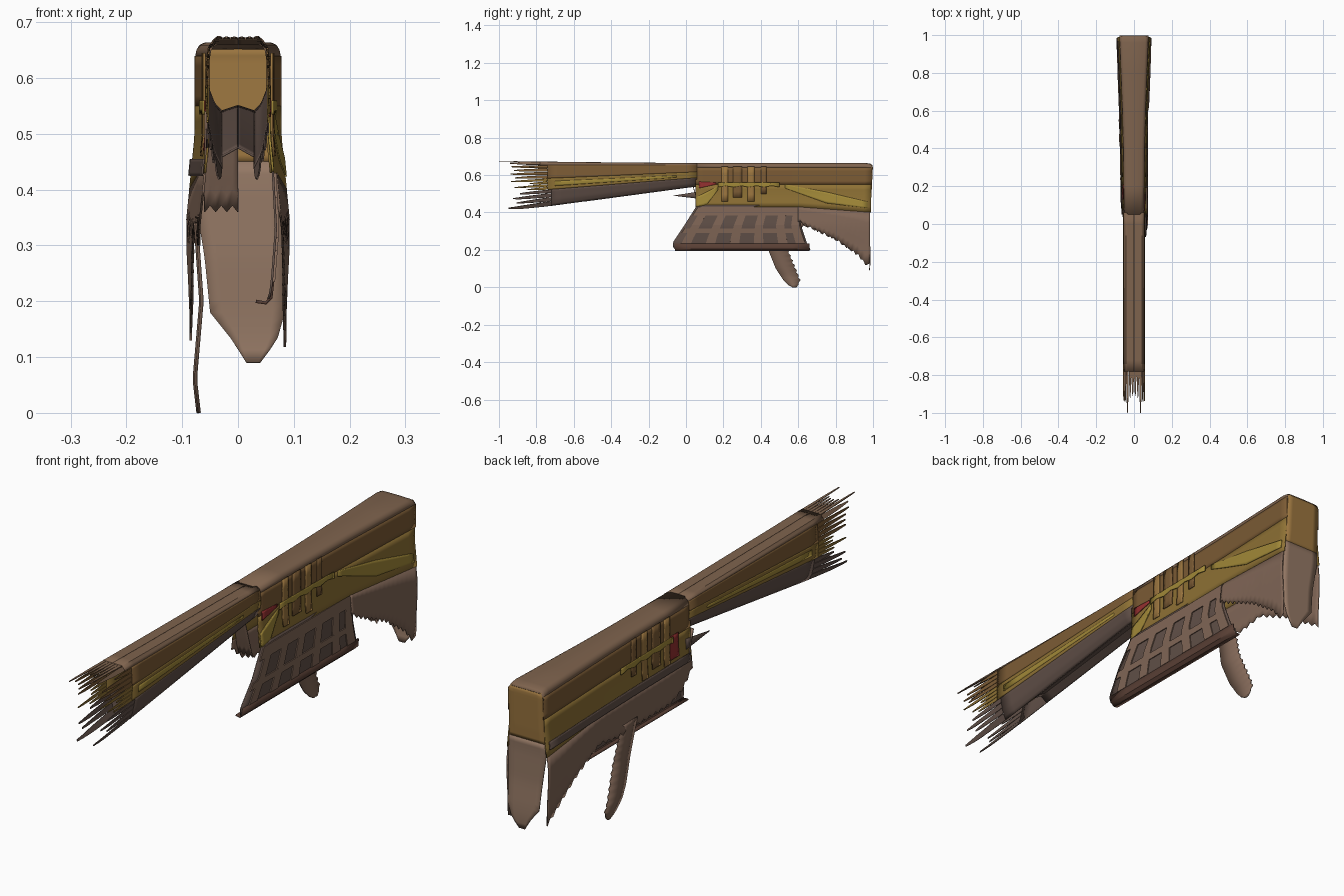
import bpy, random
from mathutils import Vector

if "Cube" in bpy.data.objects:
    bpy.data.objects.remove(bpy.data.objects["Cube"])

random.seed(4)
MATS = {}
COLOURS = {
    "brown": (0.21, 0.125, 0.075), "umber": (0.20, 0.105, 0.035), "ochre": (0.27, 0.165, 0.035),
    "yellow": (0.36, 0.25, 0.04), "mauve": (0.22, 0.135, 0.095), "dusk": (0.12, 0.08, 0.065),
    "dark": (0.10, 0.05, 0.035), "tan": (0.30, 0.19, 0.13), "red": (0.30, 0.03, 0.03),
    "orange": (0.33, 0.18, 0.05),
}


def mat(key):
    if key not in MATS:
        m = bpy.data.materials.new(key + "_paint")
        m.diffuse_color = (*COLOURS[key], 1)
        m.use_nodes = True
        m.node_tree.nodes["Principled BSDF"].inputs["Base Color"].default_value = m.diffuse_color
        MATS[key] = m
    return MATS[key]


def at(table, t):
    """Piecewise linear lookup; entries are (t, value, ...)."""
    if t <= table[0][0]:
        return table[0][1:]
    for a, b in zip(table, table[1:]):
        if t <= b[0]:
            k = (t - a[0]) / (b[0] - a[0])
            return tuple(p + (q - p) * k for p, q in zip(a[1:], b[1:]))
    return table[-1][1:]


def steps(a, b, n):
    return [a + (b - a) * i / n for i in range(n + 1)]


def sheet(name, patches, key, thick=0.004):
    """Thin shell from one or more grids of points."""
    verts, faces = [], []
    for rows in patches:
        base, n = len(verts), len(rows[0])
        for r in rows:
            verts += [Vector(p) for p in r]
        for i in range(len(rows) - 1):
            for j in range(n - 1):
                a = base + i * n + j
                faces.append((a, a + 1, a + n + 1, a + n))
    me = bpy.data.meshes.new(name)
    me.from_pydata(verts, [], faces)
    me.materials.append(mat(key))
    ob = bpy.data.objects.new(name, me)
    bpy.context.collection.objects.link(ob)
    s = ob.modifiers.new("shell", "SOLIDIFY")
    s.thickness, s.offset = thick, 0
    for p in me.polygons:
        p.use_smooth = len(patches) <= 2
    bpy.context.view_layer.objects.active = ob
    ob.select_set(True)
    if len(patches) <= 2:
        bpy.ops.object.shade_smooth_by_angle(angle=0.6)
    ob.select_set(False)
    return ob


# Front tube: half cross-section travelling from top centre to bottom centre
SECTION = [(0, 0, 1), (.2, .75, 1), (.27, .97, .93), (.5, 1.05, .6), (.7, 1, .35),
           (.85, .8, .12), (.92, .55, 0), (1, 0, .08)]
TUBE_BOTTOM = [(-1, .405), (-.9, .412), (.05, .54)]
TUBE_TOP = [(-1, .674), (-.6, .668), (.05, .662)]


def tube_pt(side, s, y):
    xf, zf = at(SECTION, s)
    zb, zt = at(TUBE_BOTTOM, y)[0], at(TUBE_TOP, y)[0]
    return (side * xf * .054, y, zb + (zt - zb) * zf)


TUBE_BANDS = [("tube_top", 0, .27, -.78, "brown"), ("tube_upper_side", .27, .48, -.74, "umber"),
              ("tube_middle_side", .48, .68, -.74, "ochre"), ("tube_lower_side", .68, .92, -.72, "dusk"),
              ("tube_underside", .92, 1, -.55, "dusk")]
for name, s0, s1, y0, key in TUBE_BANDS:
    sheet(name, [[[tube_pt(sd, s, y) for s in steps(s0, s1, 8)] for y in steps(y0, .06, 14)]
                 for sd in (1, -1)], key)
sheet("tube_yellow_streak", [[[(sd * 1.03 * abs(tube_pt(sd, s, y)[0]), y, tube_pt(sd, s, y)[2])
      for s in steps(.57 - .05 * (.1 - y), .62, 3)] for y in steps(-.7, -.05, 8)] for sd in (1, -1)], "yellow", .002)

# Frayed strips that continue the tube to its torn mouth
for name, s0, s1, y0, key in TUBE_BANDS[:4]:
    strips = []
    for sd in (1, -1):
        n = 4
        for i in range(n):
            a, b = s0 + (s1 - s0) * i / n, s0 + (s1 - s0) * (i + 1) / n
            tip = random.uniform(-.94, -.83)
            if name == "tube_top":
                tip = (-.91, -.92, -1, -.94)[i]
            if name == "tube_lower_side" and i == 3:
                tip = -.95
            rows = []
            for k in steps(0, 1, 6):
                y = y0 + .005 + (tip - y0 - .005) * k
                c, h = (a + b) / 2, (b - a) / 2 * (1 - .75 * k ** 2) * random.uniform(.85, 1)
                rows.append([tube_pt(sd, c - h, y), tube_pt(sd, c + h, y)])
            strips.append(rows)
    sheet(name + "_frayed_strips", strips, key, .003)

# Rear body walls: half width by length, plus a bulge by height
WIDTH = [(.05, .052), (.4, .056), (.6, .061), (1, .076)]
BULGE = [(.1, .009), (.2, .010), (.33, .017), (.43, .007), (.5, 0)]


def wall_x(side, y, z):
    return side * (at(WIDTH, y)[0] + at(BULGE, z)[0])


def wall(name, sides, y0, y1, lo, hi, key, n=24, jag=0, lift=0):
    patches = []
    for sd in sides:
        rows = []
        for i, y in enumerate(steps(y0, y1, n)):
            a, b = at(lo, y)[0] + jag * (i % 2), at(hi, y)[0]
            rows.append([(wall_x(sd, y, z) + sd * lift, y, z) for z in steps(a, b, 5)])
        patches.append(rows)
    sheet(name, patches, key)


SEAM = [(.05, .43), (.6, .43), (1, .40)]
MID = [(.05, .55), (1, .55)]
wall("body_upper_wall", (1, -1), .05, .995, MID, [(0, .64)], "umber")
wall("body_middle_wall", (1, -1), .05, .99, SEAM, MID, "ochre")
STOCK_LOW = [(.6, .35), (.64, .325), (.8, .25), (.92, .165), (.97, .105), (.985, .13)]
wall("stock_lower_right", (1,), .6, .985, STOCK_LOW, SEAM, "mauve", 30, .014)
LEFT_LOW = [(.05, .39), (.12, .33), (.2, .30), (.55, .30), (.65, .32), (.8, .25), (.92, .17), (.985, .13)]
wall("body_lower_left", (-1,), .05, .985, LEFT_LOW, SEAM, "mauve", 50, .014)
wall("stock_yellow_wedge", (1,), .53, .97, [(.53, .53), (.75, .45), (1, .42)],
     [(.53, .55), (.75, .51), (1, .45)], "yellow", 14, 0, .003)
wall("left_dark_rail", (-1,), .06, .97, [(0, .425)], [(0, .455)], "dusk", 14, 0, .005)
wall("front_yellow_patch", (1,), .055, .17, [(.05, .43), (.11, .44), (.17, .52)],
     [(.05, .48), (.17, .54)], "yellow", 6, 0, .004)
wall("right_red_patch", (1,), .07, .16, [(.07, .53), (.16, .55)], [(.07, .565), (.16, .56)], "red", 4, 0, .004)
wall("left_red_patch", (-1,), .13, .21, [(0, .47)], [(0, .56)], "red", 4, 0, .004)

# Rounded top cap of the rear body
rows = []
for y, drop in [(.05, 0), (.2, 0), (.4, 0), (.6, 0), (.8, 0), (.96, 0), (.985, .004), (.997, .012)]:
    w = at(WIDTH, y)[0]
    half = [(w, .638), (w - .002, .65), (w - .007, .658), (w - .016, .662), (0, .663)]
    pts = [(-x, z) for x, z in half] + [(x, z) for x, z in half[-2::-1]]
    rows.append([(x, y, z - drop) for x, z in pts])
sheet("body_top_cap", [rows], "brown")

# Butt plate closing the rear, torn to a point at the bottom
BUTT = [(.09, .015, .04, .98), (.13, -.01, .07, .985), (.18, -.05, .084, .985), (.28, -.06, .085, .98),
        (.40, -.08, .084, .982), (.5, -.076, .076, .99), (.64, -.074, .074, .997), (.653, -.066, .066, .994)]
for name, z0, z1, key in [("butt_plate_lower", .09, .45, "tan"), ("butt_plate_upper", .45, .653, "orange")]:
    rows = []
    for z in steps(z0, z1, 16):
        xl, xr, y = at(BUTT, z)
        rows.append([(x, y, z) for x in steps(xl, xr, 6)])
    sheet(name, [rows], key)

# Raised straps around the receiver
for i, (y0, y1, lo, key) in enumerate([(.19, .225, .46, "orange"), (.25, .30, .48, "umber"),
                                       (.33, .365, .46, "orange"), (.40, .43, .5, "umber")]):
    wall(f"receiver_strap_{i}", (1, -1), y0, y1, [(0, lo)], [(0, .645)], key, 3, 0, .007)
wall("receiver_cross_strap", (1, -1), .17, .5, [(0, .535)], [(0, .56)], "yellow", 8, .008, .009)

# Slanted lower panel on the right side: z -> front y, rear y, x
PANEL = [(.20, -.055, .665, .053), (.215, -.07, .66, .058), (.24, -.07, .645, .061),
         (.33, -.01, .615, .068), (.44, .06, .625, .062)]


def panel_pt(f, z, lift=0):
    y0, y1, x = at(PANEL, z)
    return (x + lift, y0 + (y1 - y0) * f, z)


sheet("lower_panel", [[[panel_pt(f, z) for f in steps(0, 1, 10)] for z in steps(.2, .44, 20)]], "dusk")
ribs = [[[panel_pt(f + d, z, .004) for d in (-.035, .035)] for z in steps(.235, .43, 6)]
        for f in (.1, .28, .46, .64, .82, .95)]
ribs += [[[panel_pt(f, z, .004) for f in steps(.02, .98, 8)] for z in (lo, lo + h)]
         for lo, h in ((.29, .025), (.385, .045))]
sheet("lower_panel_ribs", ribs, "mauve")
sheet("lower_panel_lip", [[[(x, y, z) for y in steps(-.06, .66, 8)]
      for x, z in ((.062, .235), (.059, .207), (.05, .197), (.032, .2))]], "dark", .006)

# Torn front plate and flap beneath the tube
sheet("front_plate", [[[(x, .05 + .3 * (.5 - z), z + .012 * (i % 2) * (z < .4))
      for i, x in enumerate(steps(-.06, .0, 6))] for z in steps(.36, .54, 6)]], "mauve")
sheet("front_flap", [[[(-.055, y, .49 + .1 * (y + .07) * k) for k in (-1.2, 0, 1.6)]
      for y in steps(-.07, .08, 8)]], "dusk")

# Hanging strip on the left with a serrated rear edge
STRIP = [(0, .57, .59), (.01, .55, .6), (.04, .52, .604), (.1, .48, .58), (.2, .44, .54), (.34, .41, .5)]
rows = []
for i, z in enumerate(steps(0, .34, 26)):
    y0, y1 = at(STRIP, z)
    x = at([(0, -.069), (.06, -.076), (.2, -.064), (.34, -.074)], z)[0]
    rows.append([(x, y0, z), (x - .003, (y0 + y1) / 2, z), (x, y1 + .009 * (i % 2) * (z > .03), z)])
sheet("hanging_strip", [rows], "mauve", .005)
